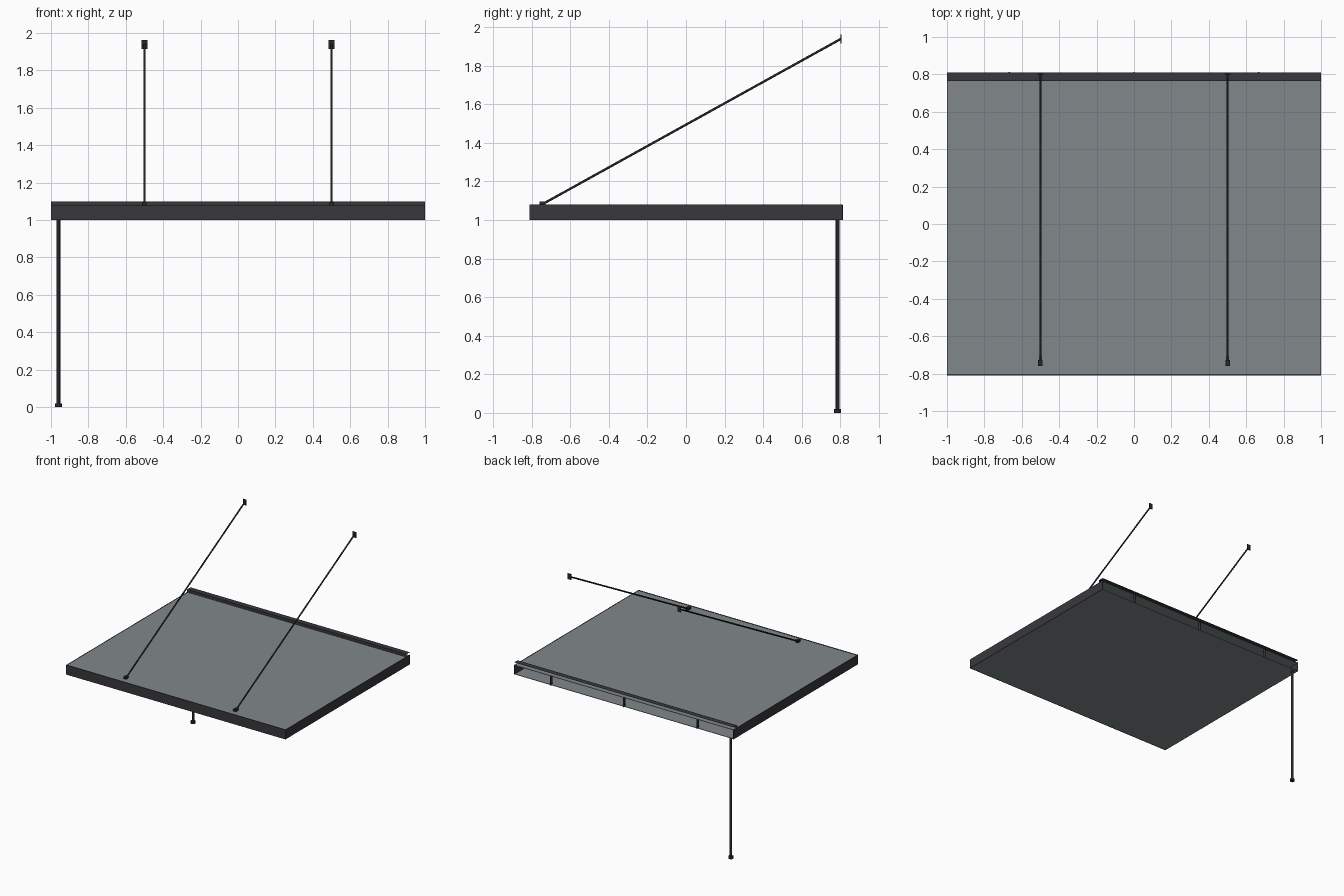
import bpy, bmesh, math
from mathutils import Vector

if "Cube" in bpy.data.objects:
    bpy.data.objects.remove(bpy.data.objects["Cube"])


def material(name, rgb):
    m = bpy.data.materials.new(name)
    m.diffuse_color = (*rgb, 1)
    m.use_nodes = True
    m.node_tree.nodes["Principled BSDF"].inputs["Base Color"].default_value = m.diffuse_color
    return m


GREY = material("grey_panel", (0.22, 0.25, 0.26))
DARK = material("dark_trim", (0.04, 0.04, 0.048))
BLACK = material("black_metal", (0.02, 0.02, 0.023))


def finish(name, bm, mat):
    me = bpy.data.meshes.new(name)
    bm.to_mesh(me)
    bm.free()
    me.materials.append(mat)
    ob = bpy.data.objects.new(name, me)
    bpy.context.collection.objects.link(ob)
    return ob


def box(name, lo, hi, mat):
    bm = bmesh.new()
    bmesh.ops.create_cube(bm, size=1)
    for v in bm.verts:
        v.co = [l + (c + 0.5) * (h - l) for c, l, h in zip(v.co, lo, hi)]
    return finish(name, bm, mat)


def rod(name, a, b, r, mat, sides=12):
    a, b = Vector(a), Vector(b)
    bm = bmesh.new()
    bmesh.ops.create_cone(bm, cap_ends=True, segments=sides, radius1=r, radius2=r, depth=(b - a).length)
    q = (b - a).to_track_quat('Z', 'Y')
    for v in bm.verts:
        v.co = q @ v.co + (a + b) / 2
    for f in bm.faces:
        f.smooth = len(f.verts) == 4
    return finish(name, bm, mat)


def sheet(name, profile, mat):
    # thin sheet: y,z profile swept along x
    bm = bmesh.new()
    ends = [[bm.verts.new((x, y, z)) for y, z in profile] for x in (-1, 1)]
    for i in range(len(profile) - 1):
        bm.faces.new((ends[0][i], ends[1][i], ends[1][i + 1], ends[0][i + 1]))
    return finish(name, bm, mat)


# canopy: roof, soffit, open at the back
box("roof_panel", (-0.996, -0.802, 1.073), (0.996, 0.806, 1.077), GREY)
box("soffit_panel", (-0.996, -0.802, 1.0), (0.996, 0.806, 1.004), GREY)
box("front_fascia", (-1, -0.81, 1.0), (1, -0.802, 1.079), DARK)
for s, side in ((-1, "left"), (1, "right")):
    x0, x1 = sorted((s * 0.996, s))
    box(side + "_fascia", (x0, -0.81, 1.0), (x1, 0.81, 1.079), DARK)

# raised rear flashing
sheet("rear_flashing", [(0.765, 1.077), (0.765, 1.1), (0.81, 1.1)], DARK)

# rear support plates in the opening
for i, x in enumerate((-0.667, 0, 0.667)):
    box(f"rear_support_{i + 1}", (x - 0.003, 0.79, 1.0), (x + 0.003, 0.814, 1.077), DARK)

# tie rods with foot brackets and wall plates
for s, side in ((-1, "left"), (1, "right")):
    x = s * 0.5
    rod(side + "_tie_rod", (x, -0.742, 1.083), (x, 0.802, 1.938), 0.006, BLACK)
    box(side + "_rod_foot", (x - 0.012, -0.76, 1.077), (x + 0.012, -0.727, 1.096), BLACK)
    box(side + "_wall_plate", (x - 0.016, 0.8, 1.915), (x + 0.016, 0.805, 1.962), BLACK)

# downpipe
rod("downpipe", (-0.96, 0.786, 0), (-0.96, 0.786, 1.0), 0.01, BLACK, 16)
rod("downpipe_shoe", (-0.96, 0.786, 0), (-0.96, 0.786, 0.02), 0.018, BLACK, 16)
